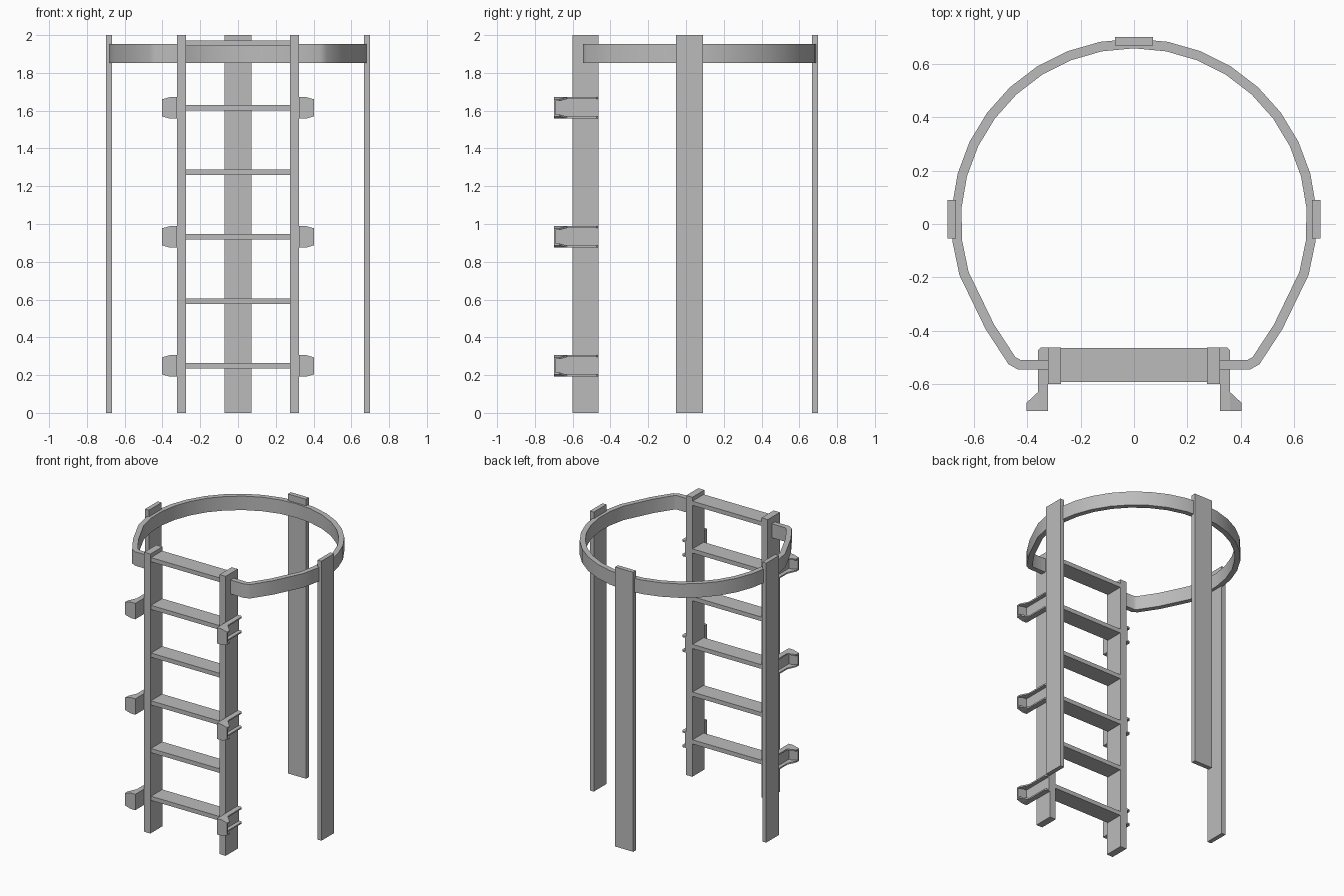
import bpy, bmesh, math
from mathutils import Vector

if "Cube" in bpy.data.objects:
    bpy.data.objects.remove(bpy.data.objects["Cube"], do_unlink=True)

steel = bpy.data.materials.new("grey_steel")
steel.use_nodes = True
grey = (0.5, 0.5, 0.5, 1)
steel.diffuse_color = grey
steel.node_tree.nodes["Principled BSDF"].inputs["Base Color"].default_value = grey


def finish(name, bm):
    bmesh.ops.recalc_face_normals(bm, faces=bm.faces[:])
    mesh = bpy.data.meshes.new(name)
    bm.to_mesh(mesh)
    bm.free()
    mesh.materials.append(steel)
    obj = bpy.data.objects.new(name, mesh)
    bpy.context.collection.objects.link(obj)
    return obj


def prism(bm, outline, low, high):
    """Solid over a plan outline; low and high give z from x."""
    bottom = [bm.verts.new((x, y, low(x))) for x, y in outline]
    top = [bm.verts.new((x, y, high(x))) for x, y in outline]
    bm.faces.new(bottom[::-1])
    bm.faces.new(top)
    for i in range(len(outline)):
        j = (i + 1) % len(outline)
        bm.faces.new((bottom[i], bottom[j], top[j], top[i]))


def rect(x0, x1, y0, y1):
    return [(x0, y0), (x1, y0), (x1, y1), (x0, y1)]


def box(name, x0, x1, y0, y1, z0, z1):
    bm = bmesh.new()
    prism(bm, rect(x0, x1, y0, y1), lambda x: z0, lambda x: z1)
    return finish(name, bm)


# Ladder rails and flat rungs
RAIL_IN, RAIL_OUT = 0.274, 0.323
for side, x0, x1 in (("left", RAIL_IN, RAIL_OUT), ("right", -RAIL_OUT, -RAIL_IN)):
    box(side + "_rail", x0, x1, -0.60, -0.463, 0, 2)
rung_step = 0.3415
for i in range(6):
    z = 0.249 + i * rung_step
    box(f"rung_{i + 1}", -RAIL_IN, RAIL_IN, -0.592, -0.465, z - 0.015, z + 0.015)

# Safety cage uprights
box("back_upright", -0.072, 0.072, 0.668, 0.70, 0, 2)
box("left_upright", 0.667, 0.698, -0.054, 0.09, 0, 2)
box("right_upright", -0.698, -0.667, -0.054, 0.09, 0, 2)


# Cage hoop: centre line swept with a flat bar section
def hoop():
    half = [(0.323, -0.527), (0.43, -0.527), (0.457, -0.512), (0.54, -0.385)]
    for i in range(11):
        a = math.radians(-17 + i * 107 / 10)
        half.append((0.666 * math.cos(a), 0.01 + 0.666 * math.sin(a)))
    path = [Vector(p) for p in half + [(-x, y) for x, y in half[-2::-1]]]
    bm = bmesh.new()
    rings = []
    for i, p in enumerate(path):
        d0 = (p - path[i - 1]).normalized() if i else None
        d1 = (path[i + 1] - p).normalized() if i < len(path) - 1 else d0
        d0 = d0 or d1
        d = (d0 + d1).normalized()
        off = Vector((d.y, -d.x)) * 0.018 / d.dot(d1)
        a, b = p + off, p - off
        rings.append([bm.verts.new((q.x, q.y, z)) for q, z in
                      ((a, 1.853), (a, 1.953), (b, 1.953), (b, 1.853))])
    for r, s in zip(rings, rings[1:]):
        for k in range(4):
            m = (k + 1) % 4
            bm.faces.new((r[k], r[m], s[m], s[k]))
    bm.faces.new(rings[0])
    bm.faces.new(rings[-1])
    obj = finish("cage_hoop", bm)
    bpy.ops.object.select_all(action="DESELECT")
    obj.select_set(True)
    bpy.context.view_layer.objects.active = obj
    bpy.ops.object.shade_smooth_by_angle(angle=math.radians(30))


hoop()


# Wall brackets: outward-facing channels with a flared foot
def bracket(name, side, z):
    bm = bmesh.new()
    inner, mid, outer, wall = 0.323, 0.36, 0.403, 0.01

    def top(x):
        return 0.057 - 0.012 * max(0, (x - mid) / (outer - mid))

    def under(x):
        return top(x) - wall

    arm = [(inner, -0.70), (mid, -0.70), (mid, -0.473), (0.35, -0.463), (inner, -0.463)]
    foot = [(mid, -0.70), (outer, -0.70), (outer, -0.67), (mid, -0.63)]
    for outline in (arm, foot):
        prism(bm, outline, under, top)
        prism(bm, outline, lambda x: -top(x), lambda x: -under(x))
    for plate in (rect(inner, inner + wall, -0.70, -0.463),
                  rect(inner, mid, -0.70, -0.69), rect(mid, outer, -0.70, -0.69)):
        prism(bm, plate, lambda x: -under(x), under)
    for v in bm.verts:
        v.co.x *= side
        v.co.z += z
    finish(name, bm)


for level, z in (("lower", 0.249), ("middle", 0.932), ("upper", 1.615)):
    bracket(level + "_left_bracket", 1, z)
    bracket(level + "_right_bracket", -1, z)
